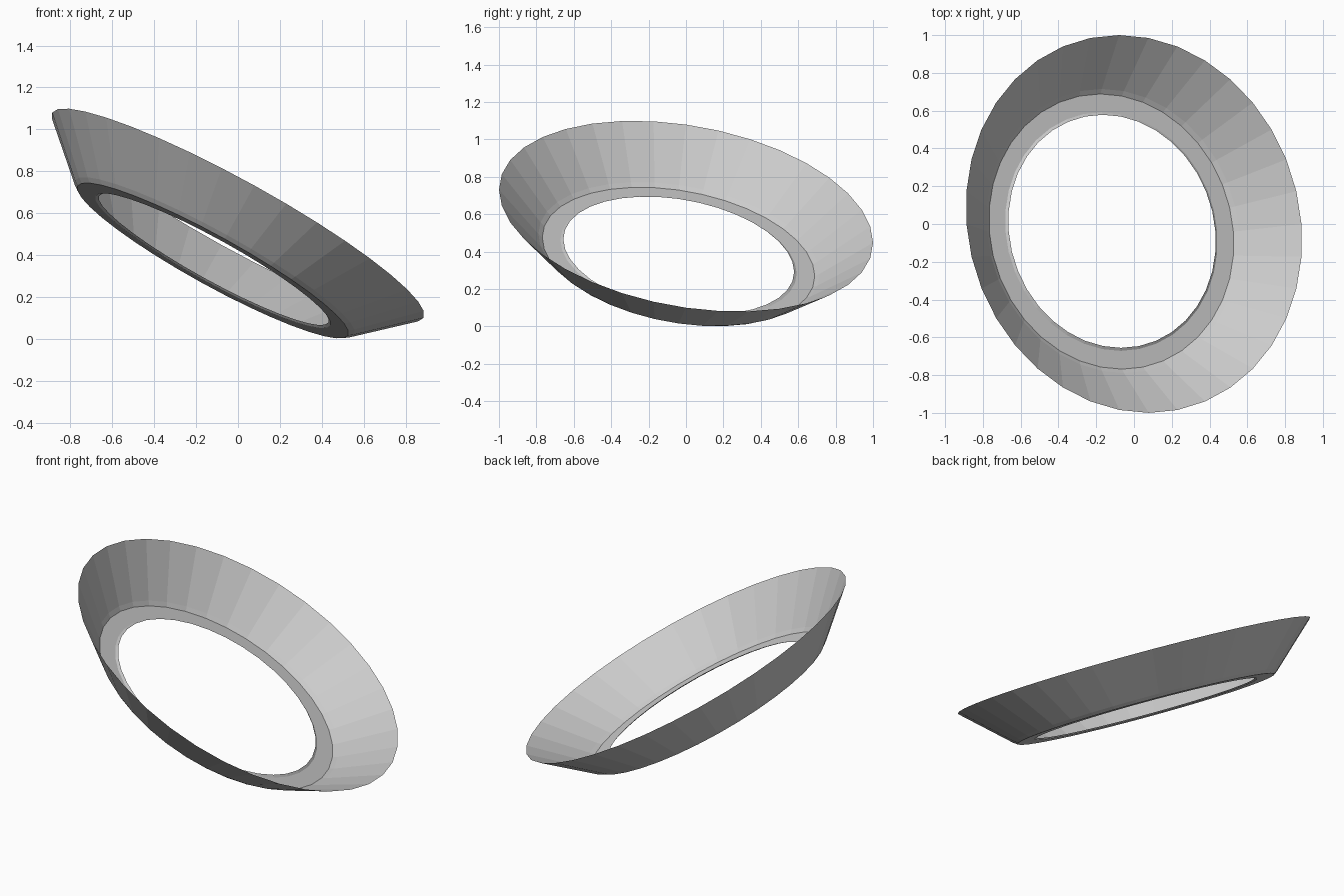
import bpy, bmesh, math
from mathutils import Vector

if "Cube" in bpy.data.objects:
    bpy.data.objects.remove(bpy.data.objects["Cube"])

SIDES = 36
AXIS = Vector((0.477, 0.16, 0.864)).normalized()   # tilt of the ring
CENTRE = Vector((-0.12, -0.04, 0.373))             # centre of the lower rim
# ring profile: radius, height along the axis
PROFILE = [(1.013, 0.251), (0.762, 0.018), (0.738, 0.0), (0.64, 0.0), (0.625, 0.008)]

# start the circle at the rearmost point
v = (Vector((0, 1, 0)) - AXIS * AXIS.y).normalized()
u = v.cross(AXIS)

bm = bmesh.new()
loops = []
for r, h in PROFILE:
    loops.append([bm.verts.new(CENTRE + AXIS * h + r * (math.cos(a) * v + math.sin(a) * u))
                  for a in (2 * math.pi * i / SIDES for i in range(SIDES))])

# skin neighbouring loops: flared wall, then flat flange
for upper, lower in zip(loops, loops[1:]):
    for i in range(SIDES):
        j = (i + 1) % SIDES
        bm.faces.new((upper[i], upper[j], lower[j], lower[i]))
bmesh.ops.recalc_face_normals(bm, faces=bm.faces)
if sum(f.normal.dot(AXIS) for f in bm.faces) < 0:
    bmesh.ops.reverse_faces(bm, faces=bm.faces)

mesh = bpy.data.meshes.new("flared_ring")
bm.to_mesh(mesh)
bm.free()
ring = bpy.data.objects.new("flared_ring", mesh)
bpy.context.collection.objects.link(ring)
